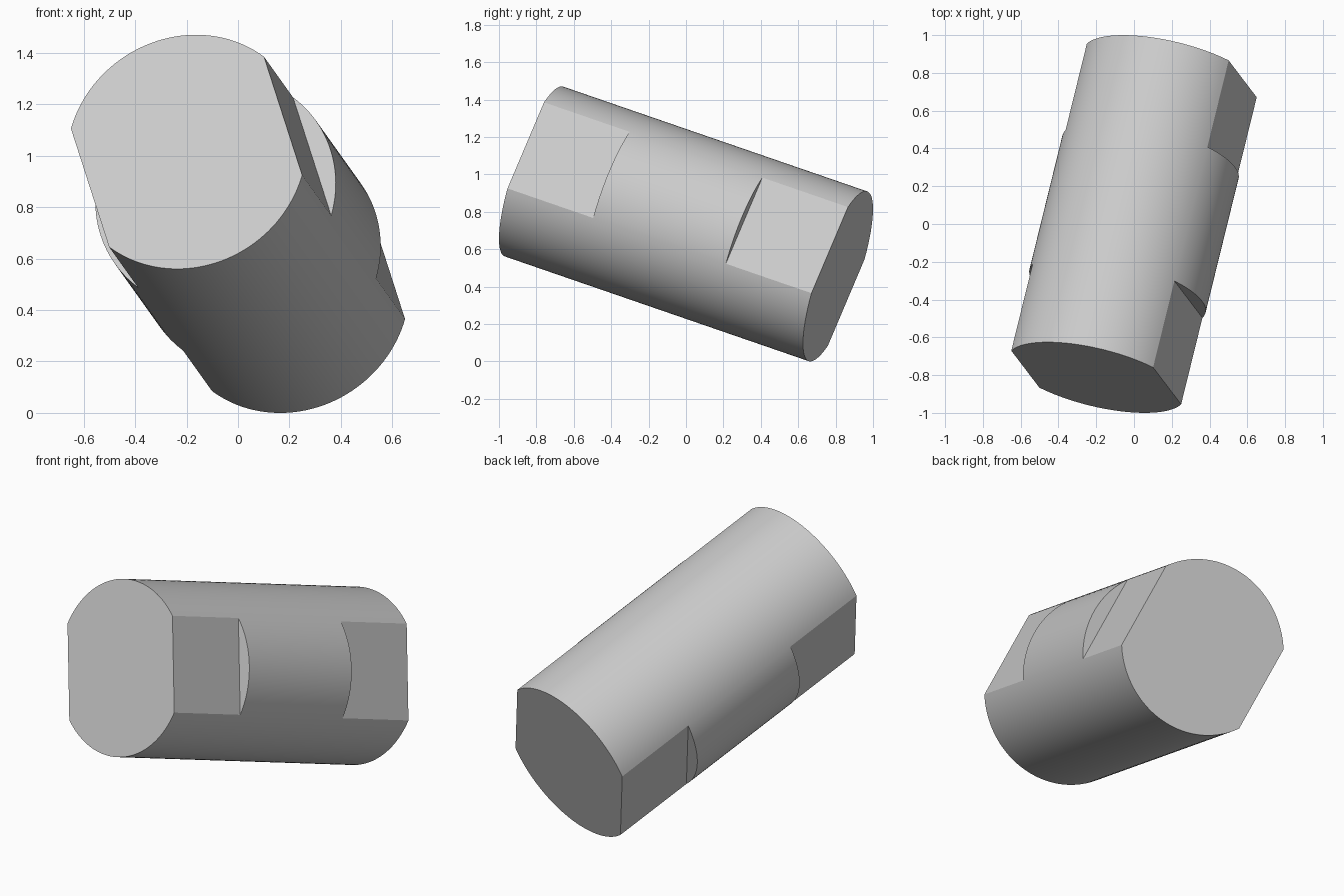
import bpy, bmesh, math
from mathutils import Vector, Matrix

cube = bpy.data.objects.get("Cube")
if cube:
    bpy.data.objects.remove(cube, do_unlink=True)

# Main sizes
RADIUS = 0.48
LENGTH = 1.765
FLAT_DISTANCE = 0.403      # axis to each flat
FLAT_LENGTH = 0.497        # flat length from each end
SIDE_STEPS, ROUND_STEPS = 24, 40

# Ring of angles with points exactly on the flat corners
corner = math.acos(FLAT_DISTANCE / RADIUS)
spans = [(-corner, corner, SIDE_STEPS), (corner, math.pi - corner, ROUND_STEPS),
         (math.pi - corner, math.pi + corner, SIDE_STEPS),
         (math.pi + corner, 2 * math.pi - corner, ROUND_STEPS)]
angles, is_side = [], []
for k, (start, end, steps) in enumerate(spans):
    for i in range(steps):
        angles.append(start + (end - start) * i / steps)
        is_side.append(k % 2 == 0)
count = len(angles)

bm = bmesh.new()
half = LENGTH / 2
shoulder = half - FLAT_LENGTH
rings = [[bm.verts.new((RADIUS * math.cos(a), RADIUS * math.sin(a), z)) for a in angles]
         for z in (-half, -shoulder, shoulder, half)]

# Round wall: full circle in the middle, only the two round arcs at the ends
for band, (low, high) in enumerate(zip(rings, rings[1:])):
    for i in range(count):
        if band == 1 or not is_side[i]:
            j = (i + 1) % count
            bm.faces.new((low[i], low[j], high[j], high[i]))

# Flats, shoulders and end caps
for end, inner in ((rings[0], rings[1]), (rings[3], rings[2])):
    for first in (0, SIDE_STEPS + ROUND_STEPS):
        last = first + SIDE_STEPS
        bm.faces.new((end[first], end[last], inner[last], inner[first]))
        bm.faces.new(inner[first:last + 1])
    bm.faces.new([v for i, v in enumerate(end)
                  if not (is_side[i] and is_side[i - 1])])

bmesh.ops.delete(bm, geom=[v for v in bm.verts if not v.link_faces], context='VERTS')
bmesh.ops.recalc_face_normals(bm, faces=bm.faces)
mesh = bpy.data.meshes.new("flatted_pin")
bm.to_mesh(mesh)
bm.free()
pin = bpy.data.objects.new("flatted_pin", mesh)
bpy.context.collection.objects.link(pin)

# Tilted placement: local z runs along the pin, local x faces the flats
axis = Vector((0.40, 1.625, -0.56)).normalized()
side = Vector((0.75, -0.09, 0.28))
side = (side - axis * side.dot(axis)).normalized()
turn = Matrix((side, axis.cross(side), axis)).transposed().to_4x4()
pin.matrix_world = Matrix.Translation((0, 0, 0.735)) @ turn

# Plain grey
grey = bpy.data.materials.new("light_grey")
grey.use_nodes = True
colour = (0.6, 0.6, 0.6, 1)
grey.diffuse_color = colour
grey.node_tree.nodes["Principled BSDF"].inputs["Base Color"].default_value = colour
mesh.materials.append(grey)

bpy.ops.object.select_all(action='DESELECT')
pin.select_set(True)
bpy.context.view_layer.objects.active = pin
bpy.ops.object.shade_smooth_by_angle(angle=math.radians(20))
